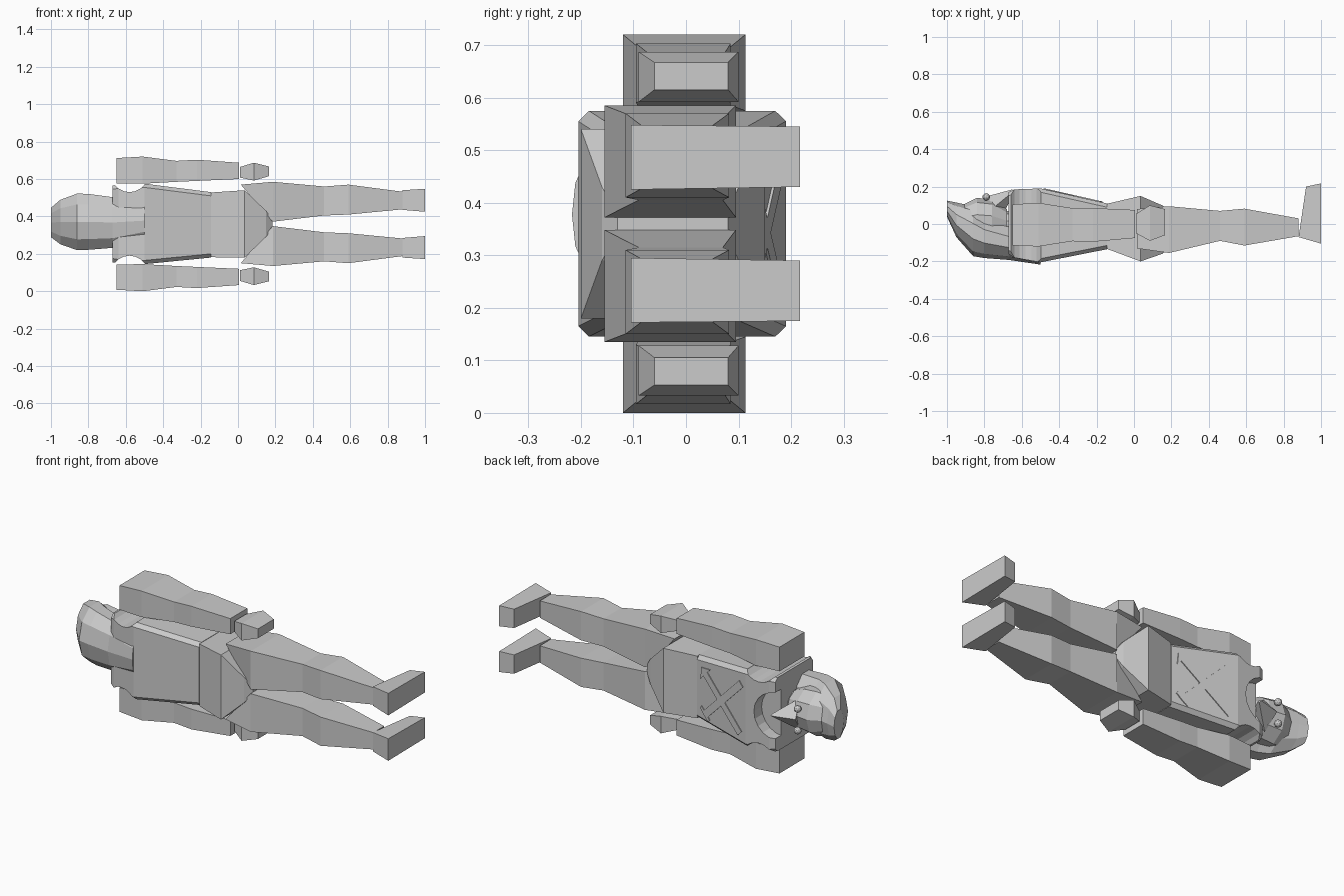
import bpy, bmesh, math
from mathutils import Vector

if "Cube" in bpy.data.objects:
    bpy.data.objects.remove(bpy.data.objects["Cube"])

MID = 0.36  # mirror plane between left and right halves

grey = bpy.data.materials.new("plain grey")
grey.use_nodes = True
grey.diffuse_color = (0.6, 0.6, 0.6, 1)
grey.node_tree.nodes["Principled BSDF"].inputs["Base Color"].default_value = (0.6, 0.6, 0.6, 1)


def finish(name, bm, flip=False):
    if flip:
        for v in bm.verts:
            v.co.z = 2 * MID - v.co.z
    bmesh.ops.recalc_face_normals(bm, faces=bm.faces)
    mesh = bpy.data.meshes.new(name)
    bm.to_mesh(mesh)
    bm.free()
    mesh.materials.append(grey)
    ob = bpy.data.objects.new(name, mesh)
    bpy.context.collection.objects.link(ob)
    return ob


def skin(name, rings, flip=False):
    """Join rings of points into a closed tube."""
    bm = bmesh.new()
    loops = [[bm.verts.new(p) for p in ring] for ring in rings]
    n = len(loops[0])
    for a, b in zip(loops, loops[1:]):
        for i in range(n):
            j = (i + 1) % n
            bm.faces.new((a[i], a[j], b[j], b[i]))
    bm.faces.new(loops[0])
    bm.faces.new(loops[-1])
    return finish(name, bm, flip)


def box_ring(x, y0, y1, z0, z1, c=0.0):
    if not c:
        return [(x, y0, z0), (x, y1, z0), (x, y1, z1), (x, y0, z1)]
    return [(x, y0 + c, z0), (x, y1 - c, z0), (x, y1, z0 + c), (x, y1, z1 - c),
            (x, y1 - c, z1), (x, y0 + c, z1), (x, y0, z1 - c), (x, y0, z0 + c)]


def boxes(name, sections, c=0.0, flip=False):
    return skin(name, [box_ring(*s, c) for s in sections], flip)


def oval_ring(x, y0, y1, z0, z1, n=10):
    cy, cz, ry, rz = (y0 + y1) / 2, (z0 + z1) / 2, (y1 - y0) / 2, (z1 - z0) / 2
    return [(x, cy + ry * math.cos(math.tau * i / n), cz + rz * math.sin(math.tau * i / n))
            for i in range(n)]


def cut_round(ob, x, z, r, y0, y1):
    """Cut a round hole running along y."""
    rings = [[(x + r * math.cos(math.tau * i / 20), y, z + r * math.sin(math.tau * i / 20))
              for i in range(20)] for y in (y0, y1)]
    cutter = skin("cutter", rings)
    mod = ob.modifiers.new("cut", "BOOLEAN")
    mod.operation, mod.solver, mod.object = "DIFFERENCE", "EXACT", cutter
    bpy.context.view_layer.objects.active = ob
    bpy.ops.object.modifier_apply(modifier="cut")
    bpy.data.objects.remove(cutter)


# Torso with scooped neck and arm openings
torso = boxes("torso", [(-.67, -.16, .17, .155, .565), (-.64, -.18, .185, .15, .57),
                        (-.5, -.205, .19, .145, .575), (-.145, -.135, .11, .18, .53)], .02)
cut_round(torso, -.68, MID, .13, .12, .3)
for side in (-1, 1):
    cut_round(torso, -.58, MID + side * .27, .1, -.4, .4)

# Pelvis and neck
boxes("pelvis", [(-.145, -.133, .108, .182, .528), (.035, -.2, .15, .18, .54),
                 (.15, -.16, .1, .29, .43), (.185, -.13, .08, .34, .38)])
skin("neck", [oval_ring(x, -.09, .07, .28, .44) for x in (-.72, -.6)])

# Limbs, mirrored across the middle
for side, flip in (("left", False), ("right", True)):
    boxes(side + "_arm", [(-.65, -.115, .105, .577, .712), (-.51, -.12, .113, .575, .72),
                          (-.33, -.092, .085, .585, .697), (-.22, -.095, .085, .59, .703),
                          (.005, -.075, .075, .6, .687)], flip=flip)
    boxes(side + "_hand", [(.012, -.05, .055, .607, .665), (.085, -.09, .1, .592, .687),
                           (.165, -.06, .08, .615, .667)], flip=flip)
    skin(side + "_leg",
         [[(.18, -.13, .375), (.18, .08, .375), (.015, .08, .57), (.015, -.13, .57)]]
         + [box_ring(*s) for s in ((.187, -.155, .095, .372, .585), (.46, -.09, .07, .405, .56),
                                   (.59, -.115, .082, .41, .57), (.88, -.065, .03, .438, .532))],
         flip)
    skin(side + "_foot",
         [[(.88, -.07, .435), (.92, .2, .435), (.92, .2, .54), (.88, -.07, .54)],
          [(1, -.105, .425), (1, .217, .43), (1, .217, .545), (1, -.105, .548)]], flip)

    # Eye
    bm = bmesh.new()
    bmesh.ops.create_icosphere(bm, subdivisions=2, radius=.02)
    bmesh.ops.translate(bm, vec=Vector((-.79, .145, .42)), verts=bm.verts)
    finish(side + "_eye", bm, flip)

# Head and hood trailing down the back
skin("head", [oval_ring(*s) for s in ((-.92, -.1, .1, .26, .48), (-.84, -.12, .14, .24, .5),
                                      (-.76, -.12, .13, .25, .49), (-.68, -.1, .08, .29, .45))])
skin("hood", [oval_ring(*s) for s in ((-1, .04, .125, .285, .45), (-.95, -.07, .115, .245, .495),
                                      (-.86, -.172, .095, .212, .53), (-.8, -.182, .05, .214, .528),
                                      (-.67, -.192, .0, .225, .51), (-.5, -.217, -.15, .275, .48))])

# Pointed beard
skin("beard", [[(-.76, .08, .27), (-.78, .15, MID), (-.76, .08, .45), (-.71, .03, MID)],
               [(-.65, .17, .355), (-.65, .185, .36), (-.65, .17, .365), (-.645, .165, .36)]])


# Raised crossed emblem on the chest
def chest_plate(name, outline):
    def on_chest(x):
        return .11 + (-.145 - x) * .08 / .355
    skin(name, [[(x, on_chest(x) + d, z) for x, z in outline] for d in (-.004, .005)])


def strip(a, b, w):
    a, b = Vector(a), Vector(b)
    d = (b - a).normalized() * w
    s = Vector((-d.y, d.x))
    return a, b, d, s


a, b, d, s = strip((-.46, .21), (-.18, .48), .02)
neck_of_arrow = b - d * 2
chest_plate("emblem_arrow", [a + s, neck_of_arrow + s, neck_of_arrow + s * 2.5, b,
                             neck_of_arrow - s * 2.5, neck_of_arrow - s, a - s])
a, b, d, s = strip((-.47, .49), (-.2, .22), .02)
chest_plate("emblem_bar", [a + s, b + s, b - s, a - s])
a, b, d, s = strip((-.235, .2), (-.175, .26), .009)
chest_plate("emblem_crossbar", [a + s, b + s, b - s, a - s])
